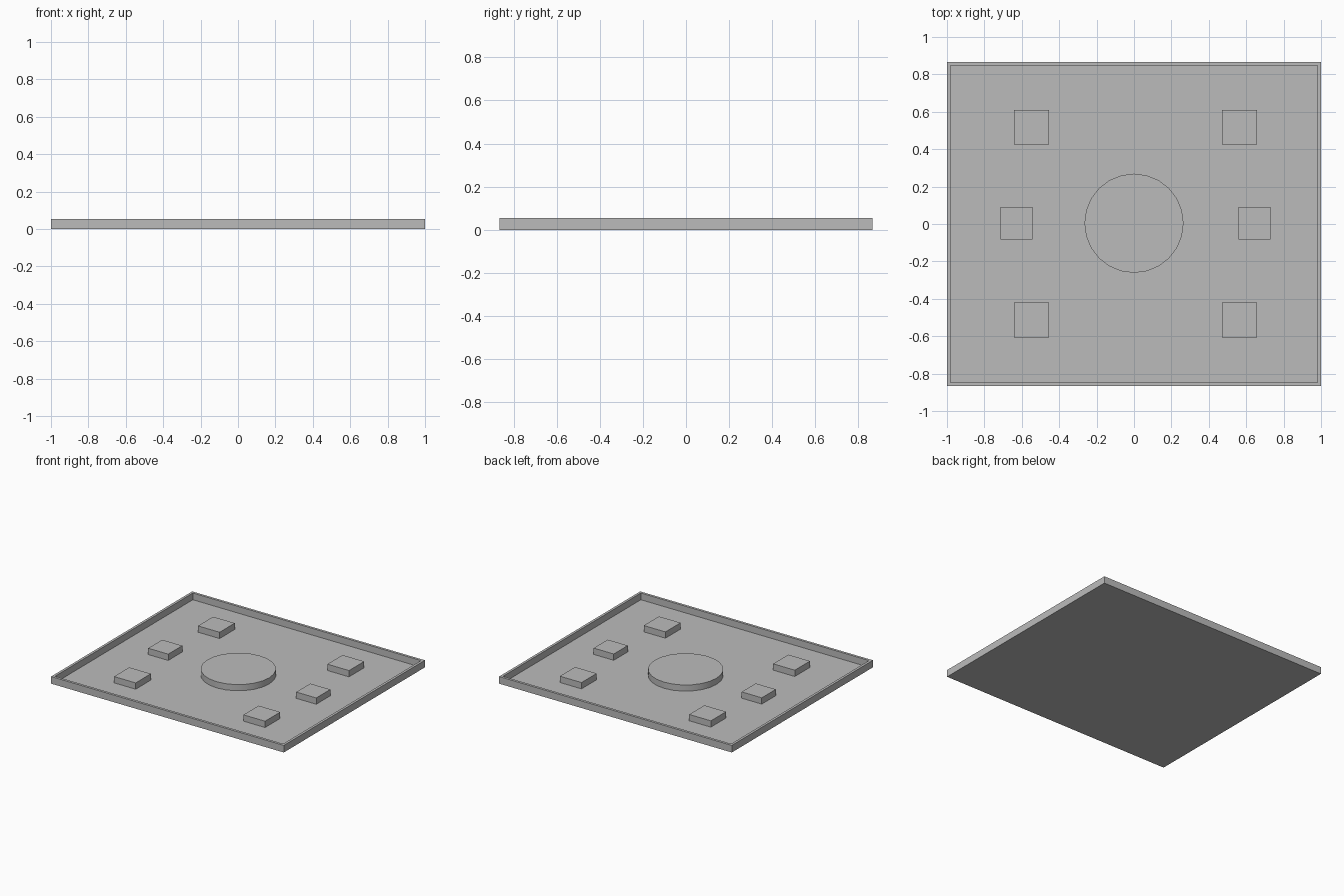
import bpy
import bmesh
import math

cube = bpy.data.objects.get("Cube")
if cube:
    bpy.data.objects.remove(cube, do_unlink=True)

grey = bpy.data.materials.new("light_grey")
grey.use_nodes = True
colour = (0.5, 0.5, 0.5, 1)
grey.diffuse_color = colour
grey.node_tree.nodes["Principled BSDF"].inputs["Base Color"].default_value = colour

HALF_X, HALF_Y, HEIGHT = 1.0, 0.866, 0.055
RIM, FLOOR = 0.028, 0.003


def add_object(name, bm):
    mesh = bpy.data.meshes.new(name)
    bm.to_mesh(mesh)
    bm.free()
    mesh.materials.append(grey)
    obj = bpy.data.objects.new(name, mesh)
    bpy.context.collection.objects.link(obj)
    return obj


def box(x, y, sx, sy, z0, z1):
    bm = bmesh.new()
    bmesh.ops.create_cube(bm, size=1)
    bmesh.ops.scale(bm, vec=(sx, sy, z1 - z0), verts=bm.verts)
    bmesh.ops.translate(bm, vec=(x, y, (z0 + z1) / 2), verts=bm.verts)
    return bm


# Shallow tray: inset the top face, then sink it to make the rim
bm = box(0, 0, 2 * HALF_X, 2 * HALF_Y, 0, HEIGHT)
top = max(bm.faces, key=lambda f: f.calc_center_median().z)
bmesh.ops.inset_region(bm, faces=[top], thickness=RIM)
rim_edge = bmesh.ops.extrude_discrete_faces(bm, faces=[top])["faces"][0]
bmesh.ops.translate(bm, vec=(0, 0, FLOOR - HEIGHT), verts=rim_edge.verts)
add_object("tray", bm)

# Round central platform
bm = bmesh.new()
bmesh.ops.create_cone(bm, cap_ends=True, segments=24, radius1=0.265,
                      radius2=0.265, depth=0.05)
bmesh.ops.translate(bm, vec=(0, 0.004, 0.026), verts=bm.verts)
disc = add_object("round_platform", bm)
bpy.ops.object.select_all(action="DESELECT")
disc.select_set(True)
bpy.context.view_layer.objects.active = disc
bpy.ops.object.shade_smooth_by_angle(angle=math.radians(30))

# Three raised blocks along each side
for side, shift in (("left", 0.008), ("right", 0.008)):
    sign = 1 if side == "left" else -1
    for row, x, y, size in (("front", 0.556, -0.513, 0.186),
                            ("middle", 0.636, 0.004, 0.172),
                            ("back", 0.556, 0.517, 0.186)):
        add_object(f"{row}_{side}_block",
                   box(sign * x + shift, y, size, size, 0.001, 0.052))
